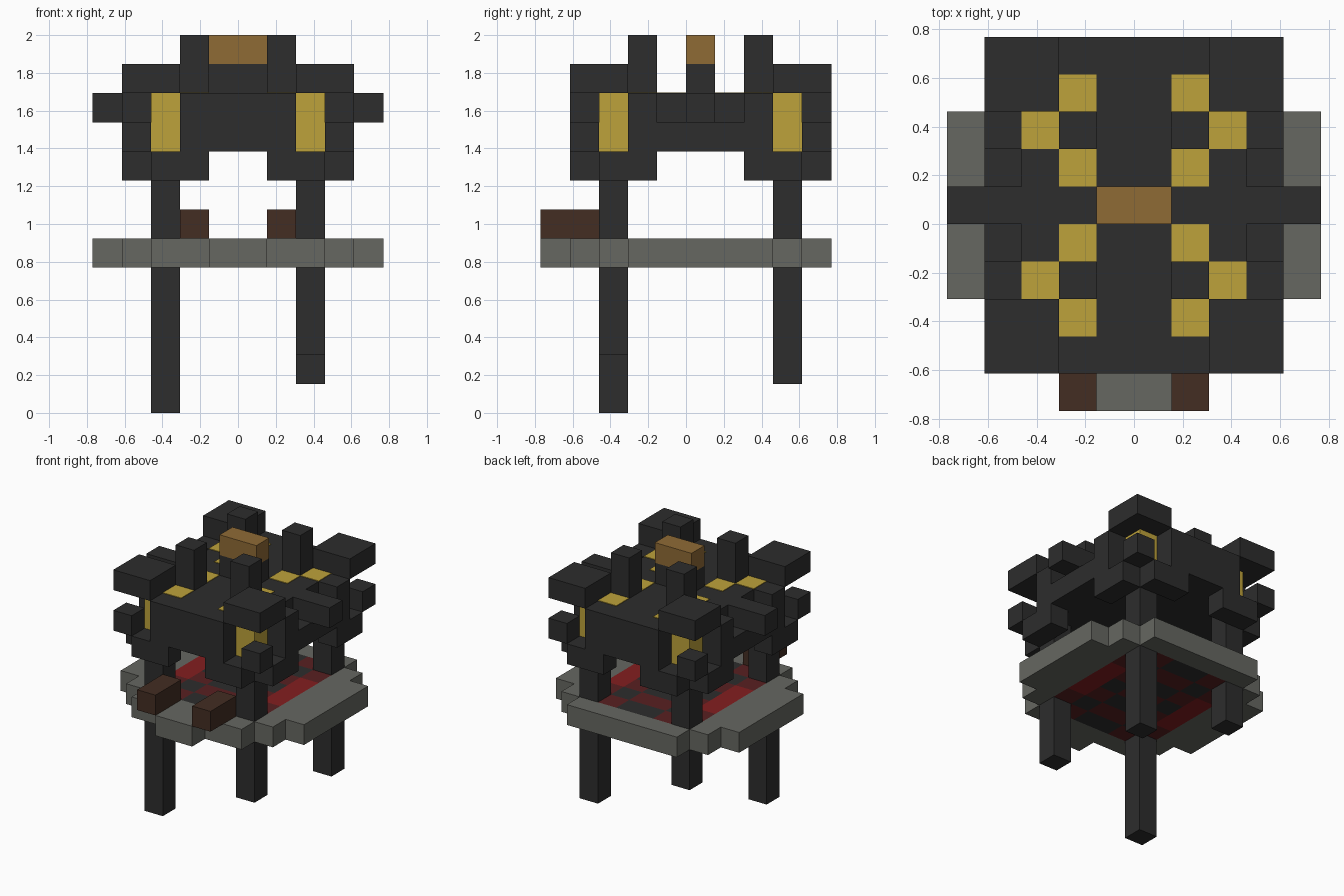
import bpy
import bmesh
from mathutils import Matrix, Vector

if "Cube" in bpy.data.objects:
    bpy.data.objects.remove(bpy.data.objects["Cube"])

U = 2 / 13            # one block
COLS, ROWS = 10, 10   # blocks across and deep


def material(name, rgb):
    m = bpy.data.materials.new(name)
    m.use_nodes = True
    m.diffuse_color = (*rgb, 1)
    m.node_tree.nodes["Principled BSDF"].inputs["Base Color"].default_value = (*rgb, 1)
    return m


BLACK = material("charcoal", (0.026, 0.026, 0.026))
GREY = material("stone grey", (0.133, 0.136, 0.12))
YELLOW = material("lamp yellow", (0.51, 0.36, 0.043))
TAN = material("light wood", (0.275, 0.145, 0.036))
BROWN = material("dark wood", (0.056, 0.026, 0.016))
MAROON = material("dark red", (0.1, 0.014, 0.015))
RED = material("bright red", (0.23, 0.013, 0.014))


def blocks(name, mat, boxes):
    """One object from boxes given as block ranges (x0, x1, y0, y1, z0, z1)."""
    bm = bmesh.new()
    for x0, x1, y0, y1, z0, z1 in boxes:
        size = Vector((x1 - x0, y1 - y0, z1 - z0)) * U
        mid = Vector((x0 + x1 - COLS, y0 + y1 - ROWS, z0 + z1)) * U / 2
        bmesh.ops.create_cube(bm, size=1, matrix=Matrix.Translation(mid) @ Matrix.Diagonal((*size, 1)))
    mesh = bpy.data.meshes.new(name)
    bm.to_mesh(mesh)
    bm.free()
    mesh.materials.append(mat)
    obj = bpy.data.objects.new(name, mesh)
    bpy.context.collection.objects.link(obj)
    return obj


def flip_x(b):
    return (COLS - b[1], COLS - b[0], *b[2:])


def flip_y(b):
    # the body is mirrored about the middle of row five
    return (*b[:2], 11 - b[3], 11 - b[2], *b[4:])


def sides(boxes):
    return boxes + [flip_x(b) for b in boxes]


def corners(boxes):
    half = sides(boxes)
    return half + [flip_y(b) for b in half]


# Legs of uneven length
for name, x, y, foot in (("front_right_leg", 2, 2, 0), ("front_left_leg", 7, 2, 2),
                         ("back_left_leg", 7, 8, 1), ("back_right_leg", 2, 8, 3)):
    blocks(name, BLACK, [(x, x + 1, y, y + 1, foot, 8)])

# Round platform rim with a front lip
rim = sides([(0, 2, 3, 8, 5, 6), (1, 2, 2, 3, 5, 6), (1, 2, 8, 9, 5, 6)])
rim += [(2, 8, 1, 2, 5, 6), (2, 8, 9, 10, 5, 6), (4, 6, 0, 1, 5, 6)]
blocks("platform_rim", GREY, rim)

# Patterned floor inside the rim
floor = {"dark": [], "maroon": [], "red": []}
for x in range(2, 8):
    for y in range(2, 9):
        u, v = int(abs(x - 4.5)), abs(y - 5)
        if u == 2 and v == 3:
            continue  # a leg passes here
        key = "red" if u == 2 and v < 2 else "maroon" if (u + v) % 2 == 0 else "dark"
        floor[key].append((x, x + 1, y, y + 1, 5, 6))
blocks("floor_dark_tiles", BLACK, floor["dark"])
blocks("floor_maroon_tiles", MAROON, floor["maroon"])
blocks("floor_red_tiles", RED, floor["red"])

# Front wooden blocks
blocks("front_steps", BROWN, sides([(3, 4, 0, 2, 6, 7)]))

# Upper body: a cross with a lower skirt
blocks("upper_body", BLACK, [(3, 7, 1, 10, 9, 11), (2, 8, 3, 8, 9, 11)])
blocks("side_walls", BLACK, corners([(1, 2, 3, 4, 8, 11)]))
blocks("side_ledges", BLACK, sides([(1, 2, 4, 7, 9, 10)]))
blocks("side_arms", BLACK, sides([(0, 2, 5, 6, 10, 11)]))
blocks("body_skirt", BLACK, corners([(2, 4, 1, 2, 8, 9), (1, 3, 2, 3, 8, 9)]))

# Corner lamps with caps and small outer cubes
blocks("corner_lamps", YELLOW, corners([(2, 3, 2, 3, 9, 11)]))
blocks("corner_caps", BLACK, corners([(1, 3, 1, 3, 11, 12)]))
blocks("corner_cubes", BLACK, corners([(1, 2, 1, 2, 9, 10)]))

# Roof: pillars, yellow inlays and the wooden top block
blocks("roof_pillars", BLACK, corners([(3, 4, 3, 4, 11, 13)]))
blocks("roof_inlays", YELLOW, corners([(x, x + 1, y, y + 1, 11, 11.03)
                                       for x, y in ((3, 2), (2, 3), (3, 4))]))
blocks("top_post", BLACK, [(4, 6, 5, 6, 11, 12)])
blocks("top_block", TAN, [(4, 6, 5, 6, 12, 13)])
